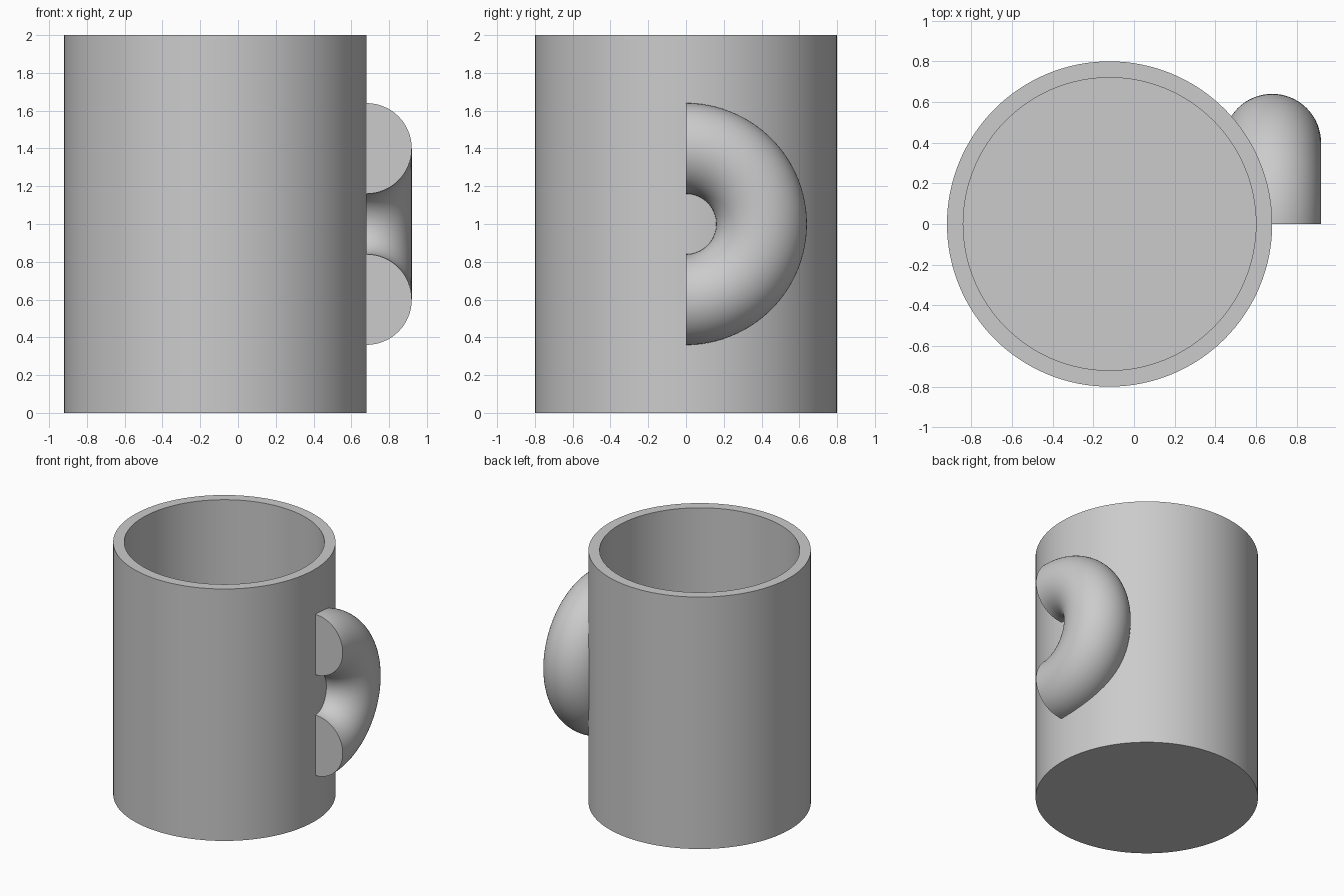
import bpy
import bmesh
import math
from mathutils import Vector, Matrix

cube = bpy.data.objects.get("Cube")
if cube:
    bpy.data.objects.remove(cube)

CUP_X, OUTER, INNER, HEIGHT, FLOOR = -0.12, 0.8, 0.72, 2.0, 0.08
RING, TUBE = 0.4, 0.24

grey = bpy.data.materials.new("plain grey")
grey.use_nodes = True
colour = (0.6, 0.6, 0.6, 1)
grey.diffuse_color = colour
grey.node_tree.nodes["Principled BSDF"].inputs["Base Color"].default_value = colour


def add_object(name, bm, location):
    bmesh.ops.recalc_face_normals(bm, faces=bm.faces)
    mesh = bpy.data.meshes.new(name)
    bm.to_mesh(mesh)
    bm.free()
    mesh.materials.append(grey)
    obj = bpy.data.objects.new(name, mesh)
    obj.location = location
    bpy.context.collection.objects.link(obj)
    return obj


def activate(obj):
    bpy.ops.object.select_all(action="DESELECT")
    obj.select_set(True)
    bpy.context.view_layer.objects.active = obj


def lathe(name, profile, location, steps=128):
    """Spin an (r, z) profile around the z axis."""
    bm = bmesh.new()
    verts = [bm.verts.new((r, 0, z)) for r, z in profile]
    edges = [bm.edges.new(pair) for pair in zip(verts, verts[1:])]
    bmesh.ops.spin(bm, geom=verts + edges, cent=(0, 0, 0), axis=(0, 0, 1),
                   angle=math.tau, steps=steps)
    bmesh.ops.remove_doubles(bm, verts=bm.verts, dist=0.0001)
    return add_object(name, bm, location)


# Hollow cup with a closed floor
cup = lathe("cup", [(0, 0), (OUTER, 0), (OUTER, HEIGHT), (INNER, HEIGHT),
                    (INNER, FLOOR), (0, FLOOR)], (CUP_X, 0, 0))

# Half-ring handle with flat ends facing the front
bm = bmesh.new()
bmesh.ops.create_circle(bm, cap_ends=True, segments=64, radius=TUBE,
                        matrix=Matrix.Translation((0, 0, RING))
                        @ Matrix.Rotation(math.pi / 2, 4, "X"))
start_cap = bm.faces[:]
end_cap = bmesh.ops.duplicate(bm, geom=start_cap)["geom"]
bmesh.ops.rotate(bm, verts=[g for g in end_cap if isinstance(g, bmesh.types.BMVert)],
                 cent=(0, 0, 0), matrix=Matrix.Rotation(math.pi, 3, "X"))
rim = list(start_cap[0].edges)
bmesh.ops.spin(bm, geom=list(start_cap[0].verts) + rim, cent=(0, 0, 0),
               axis=Vector((-1, 0, 0)), angle=math.pi, steps=64)
bmesh.ops.remove_doubles(bm, verts=bm.verts, dist=0.0001)
handle = add_object("handle", bm, (CUP_X + OUTER, 0, HEIGHT / 2))

# Trim the handle inside the cup wall
cut_radius = (OUTER + INNER) / 2
cutter = lathe("handle_cutter", [(0, -1), (cut_radius, -1), (cut_radius, 3), (0, 3)],
               (CUP_X, 0, 0))
cutter.hide_render = True
trim = handle.modifiers.new("trim", "BOOLEAN")
trim.operation = "DIFFERENCE"
trim.solver = "EXACT"
trim.object = cutter
activate(handle)
bpy.ops.object.modifier_apply(modifier=trim.name)
bpy.data.objects.remove(cutter)

# Smooth curved surfaces, sharp rims
for obj in (cup, handle):
    activate(obj)
    bpy.ops.object.shade_smooth_by_angle(angle=math.radians(30))
